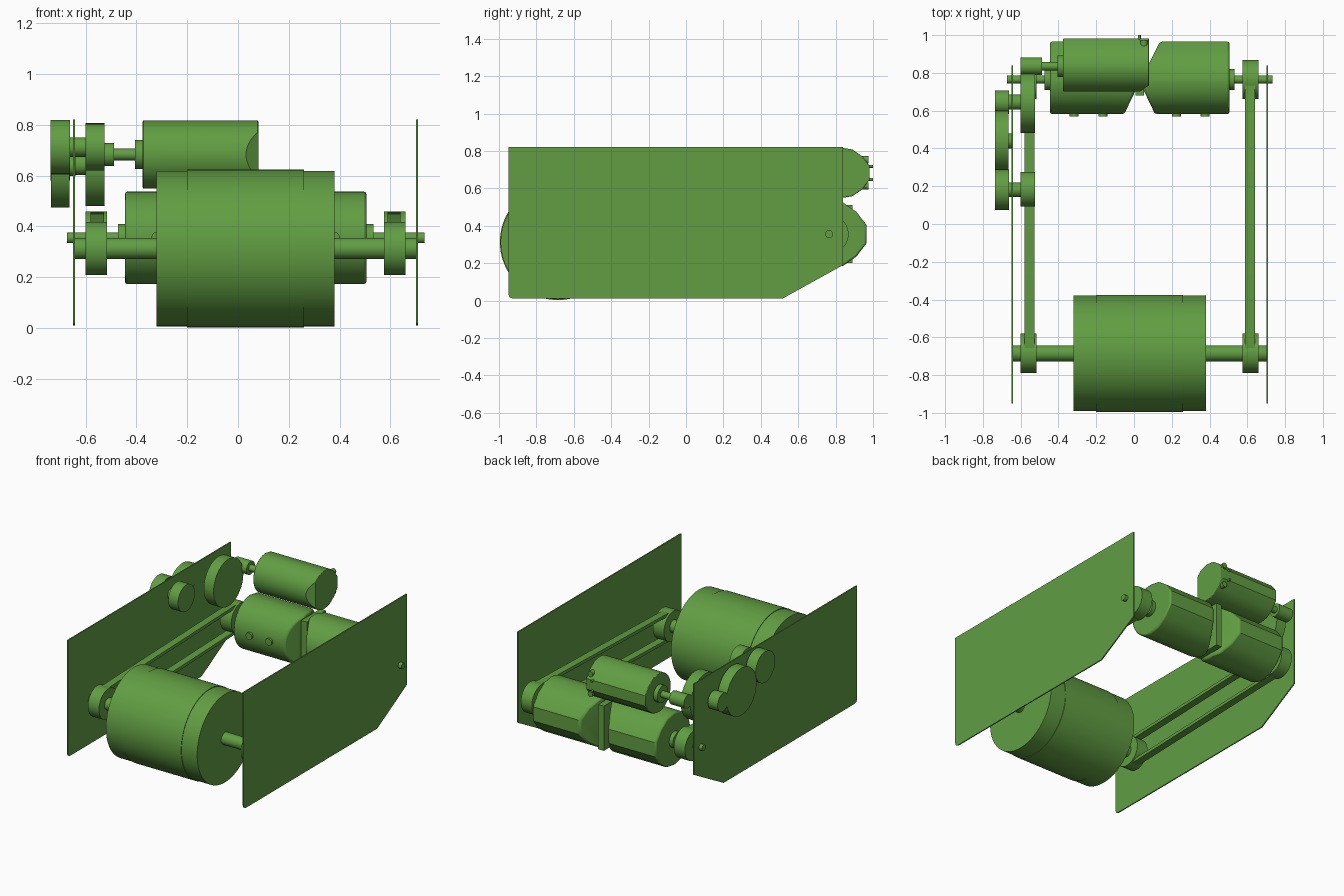
import bpy, bmesh, math
from mathutils import Vector

if "Cube" in bpy.data.objects:
    bpy.data.objects.remove(bpy.data.objects["Cube"])

CX = 0.03  # symmetry plane of the frame, drive motors and belts

green = bpy.data.materials.new("green")
green.diffuse_color = (0.12, 0.34, 0.055, 1)
green.use_nodes = True
green.node_tree.nodes["Principled BSDF"].inputs["Base Color"].default_value = green.diffuse_color


def finish(bm, name, smooth=30):
    bmesh.ops.recalc_face_normals(bm, faces=bm.faces)
    me = bpy.data.meshes.new(name)
    bm.to_mesh(me)
    bm.free()
    ob = bpy.data.objects.new(name, me)
    bpy.context.collection.objects.link(ob)
    me.materials.append(green)
    bpy.ops.object.select_all(action='DESELECT')
    ob.select_set(True)
    bpy.context.view_layer.objects.active = ob
    bpy.ops.object.shade_smooth_by_angle(angle=math.radians(smooth))
    return ob


def prism(name, pts, x0, x1, cuts=(), smooth=30):
    """Extrude a (y, z) outline along x, then trim with (point, outward normal) planes."""
    bm = bmesh.new()
    f = bm.faces.new([bm.verts.new((x0, y, z)) for y, z in pts])
    r = bmesh.ops.extrude_face_region(bm, geom=[f])
    bmesh.ops.translate(bm, vec=(x1 - x0, 0, 0),
                        verts=[v for v in r['geom'] if isinstance(v, bmesh.types.BMVert)])
    for co, no in cuts:
        bmesh.ops.bisect_plane(bm, geom=bm.verts[:] + bm.edges[:] + bm.faces[:],
                               plane_co=co, plane_no=no, clear_outer=True)
        bmesh.ops.holes_fill(bm, edges=[e for e in bm.edges if e.is_boundary], sides=0)
    return finish(bm, name, smooth)


def circle(y, z, r, n=48):
    return [(y + r * math.cos(2 * math.pi * i / n), z + r * math.sin(2 * math.pi * i / n))
            for i in range(n)]


def disc(name, x0, x1, y, z, r, n=48):
    return prism(name, circle(y, z, r, n), x0, x1)


def peg(name, x, z, y0, y1, r):
    """Small cylinder along y."""
    ob = disc(name, y0, y1, 0, 0, r, 20)
    for v in ob.data.vertices:
        a, b, c = v.co
        v.co = Vector((x - b, a, z + c))
    return ob


def motor_outline(y, z, r):
    """Round front half, faceted back half."""
    back = [(0.41, 0.93), (0.8, 0.66), (1.1, 0.27)]
    pts = [(y + r * math.cos(a), z + r * math.sin(a))
           for a in [math.pi / 2 + math.pi * i / 28 for i in range(29)]]
    pts += [(y + r * a, z - r * b) for a, b in back]
    pts += [(y + r * a, z + r * b) for a, b in reversed(back)]
    return pts


def bevel(ob, w):
    m = ob.modifiers.new("bevel", 'BEVEL')
    m.width, m.segments, m.limit_method, m.angle_limit = w, 2, 'ANGLE', math.radians(60)


def belt(name, x0, x1, y0, z0, y1, z1, r, t, n=16):
    t0 = math.atan2(z1 - z0, y1 - y0)

    def loop(rad):
        pts = []
        for cy, cz, start in ((y1, z1, -math.pi / 2), (y0, z0, math.pi / 2)):
            for i in range(n + 1):
                a = t0 + start + math.pi * i / n
                pts.append((cy + rad * math.cos(a), cz + rad * math.sin(a)))
        return pts
    bm = bmesh.new()
    rings = [[bm.verts.new((x, y, z)) for y, z in loop(rad)]
             for x, rad in ((x0, r), (x1, r), (x1, r - t), (x0, r - t))]
    k = len(rings[0])
    for a in range(4):
        p, q = rings[a], rings[(a + 1) % 4]
        for i in range(k):
            j = (i + 1) % k
            bm.faces.new((p[i], p[j], q[j], q[i]))
    return finish(bm, name)


DY, DZ = -0.685, 0.313   # drum axis
MY, MZ = 0.765, 0.355    # drive motor axis
UY, UZ = 0.835, 0.683    # upper motor axis

# Front drum and its shaft
disc("drum_left_end", -0.32, -0.2, DY, DZ, 0.306, 96)
disc("drum_middle", -0.2, 0.26, DY, DZ, 0.31, 96)
disc("drum_right_end", 0.26, 0.38, DY, DZ, 0.306, 96)
disc("drum_shaft", -0.645, 0.705, DY, DZ, 0.042)

# Parts repeated on both sides
plate = [(-0.95, 0.82), (-0.95, 0.035), (-0.943, 0.017), (-0.925, 0.01),
         (0.515, 0.01), (0.84, 0.19), (0.84, 0.82)]
for side, s in (("left", -1), ("right", 1)):
    def X(d):
        return CX + s * d
    prism(side + "_side_plate", plate, X(0.671), X(0.679))
    disc(side + "_drum_pulley", X(0.545), X(0.63), DY, DZ, 0.105)
    disc(side + "_motor_pulley", X(0.545), X(0.63), MY, MZ, 0.104)
    belt(side + "_belt", X(0.558), X(0.61), DY, DZ, MY, MZ, 0.1, 0.022)
    # Drive motor, inner end trimmed to a wedge
    body = prism(side + "_drive_motor", motor_outline(MY, MZ, 0.182), X(0.02), X(0.475),
                 cuts=[((X(0.08), 0.585, 0), (-s * 0.115, -0.055, 0)),
                       ((X(0.09), 0.93, 0), (-s * 0.12, 0.06, 0))])
    bevel(body, 0.01)
    disc(side + "_motor_bearing", X(0.47), X(0.503), MY, MZ, 0.055)
    disc(side + "_motor_shaft", X(0.48), X(0.703), MY, MZ, 0.021, 24)
    for i, d in enumerate((0.195, 0.347)):
        peg(f"{side}_motor_screw_{i}", X(d), MZ, 0.57, 0.62, 0.024)

# Plate joining the two drive motors
prism("motor_divider", [(0.68, 0.2), (0.89, 0.2), (0.89, 0.51), (0.68, 0.51)], 0.008, 0.052)

# Upper motor with one trimmed corner
upper = prism("upper_motor", motor_outline(UY, UZ, 0.134), -0.375, 0.08,
              cuts=[((0.03, 0.70, 0), (0.035, -0.05, 0))])
bevel(upper, 0.004)
disc("upper_motor_bearing", -0.405, -0.37, UY, UZ, 0.058)
disc("upper_motor_shaft", -0.5, -0.4, UY, UZ, 0.023, 24)
disc("upper_motor_pinion", -0.6, -0.487, UY, UZ, 0.046)
for i, dz in enumerate((-0.07, 0.07)):
    peg(f"upper_motor_terminal_{i}", 0.053, UZ + dz, 0.9, 0.975, 0.019)
    peg(f"upper_motor_pin_{i}", 0.028, UZ + dz * 0.5, 0.96, 1.0, 0.008)

# Gear train through the left plate
disc("inner_large_gear", -0.6, -0.525, 0.645, 0.643, 0.163, 64)
disc("upper_gear_axle", -0.67, -0.595, 0.645, 0.643, 0.04)
disc("outer_pinion", -0.737, -0.662, 0.645, 0.643, 0.062)
disc("outer_large_gear", -0.735, -0.664, 0.44, 0.638, 0.164, 64)
disc("outer_gear_axle", -0.67, -0.64, 0.44, 0.638, 0.04)
disc("outer_front_gear", -0.737, -0.662, 0.182, 0.712, 0.107)
disc("front_gear_axle", -0.67, -0.595, 0.182, 0.712, 0.038)
disc("inner_front_wheel", -0.6, -0.525, 0.184, 0.712, 0.092)
